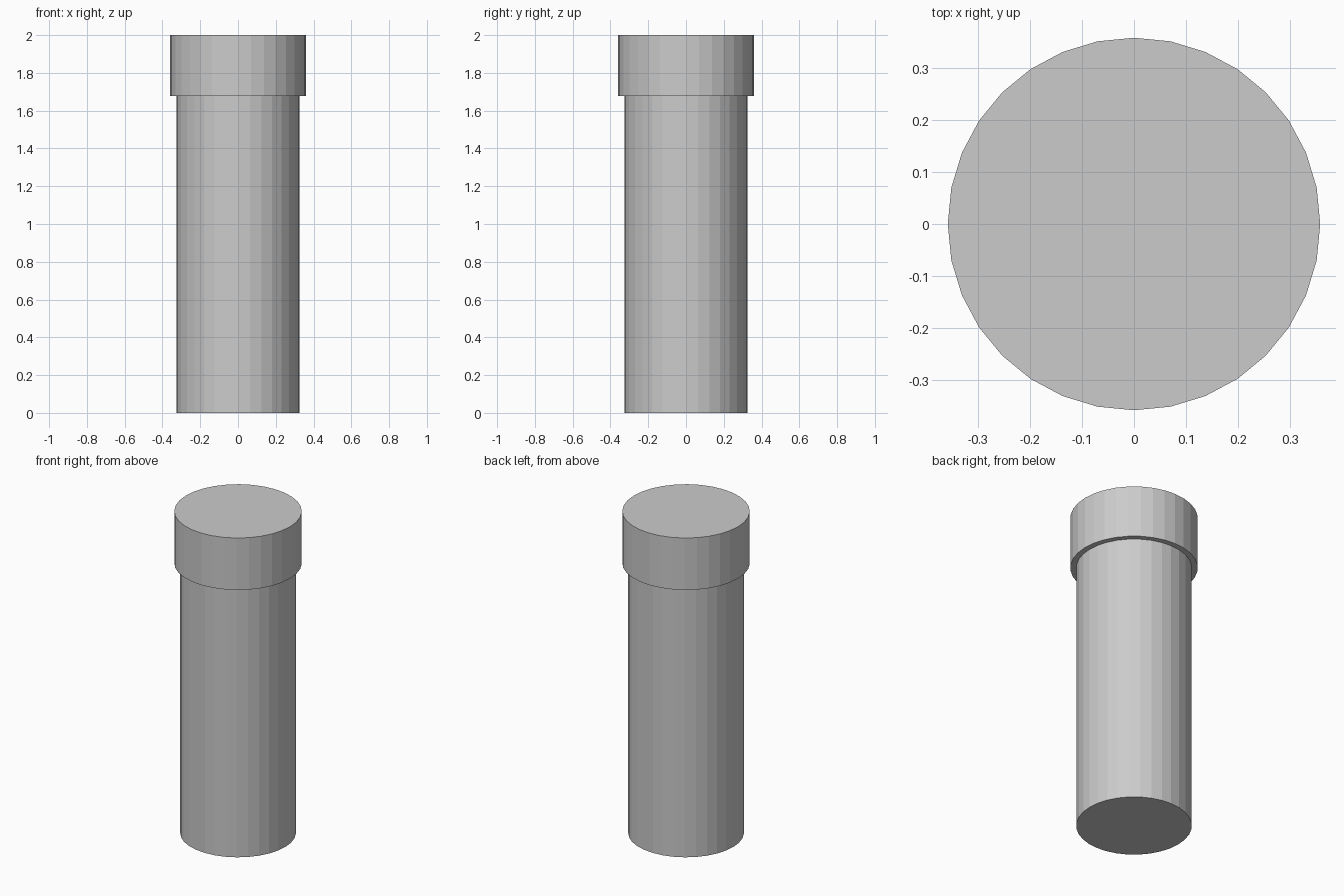
import bpy

if "Cube" in bpy.data.objects:
    bpy.data.objects.remove(bpy.data.objects["Cube"])

SIDES = 32


def cylinder(name, radius, z_bottom, z_top):
    bpy.ops.mesh.primitive_cylinder_add(
        vertices=SIDES, radius=radius, depth=z_top - z_bottom,
        location=(0, 0, (z_bottom + z_top) / 2))
    obj = bpy.context.object
    obj.name = name
    return obj


# Long flat-sided tube
cylinder("body", 0.326, 0.0, 1.677)

# Slightly wider cap on top
cylinder("cap", 0.359, 1.677, 2.0)
